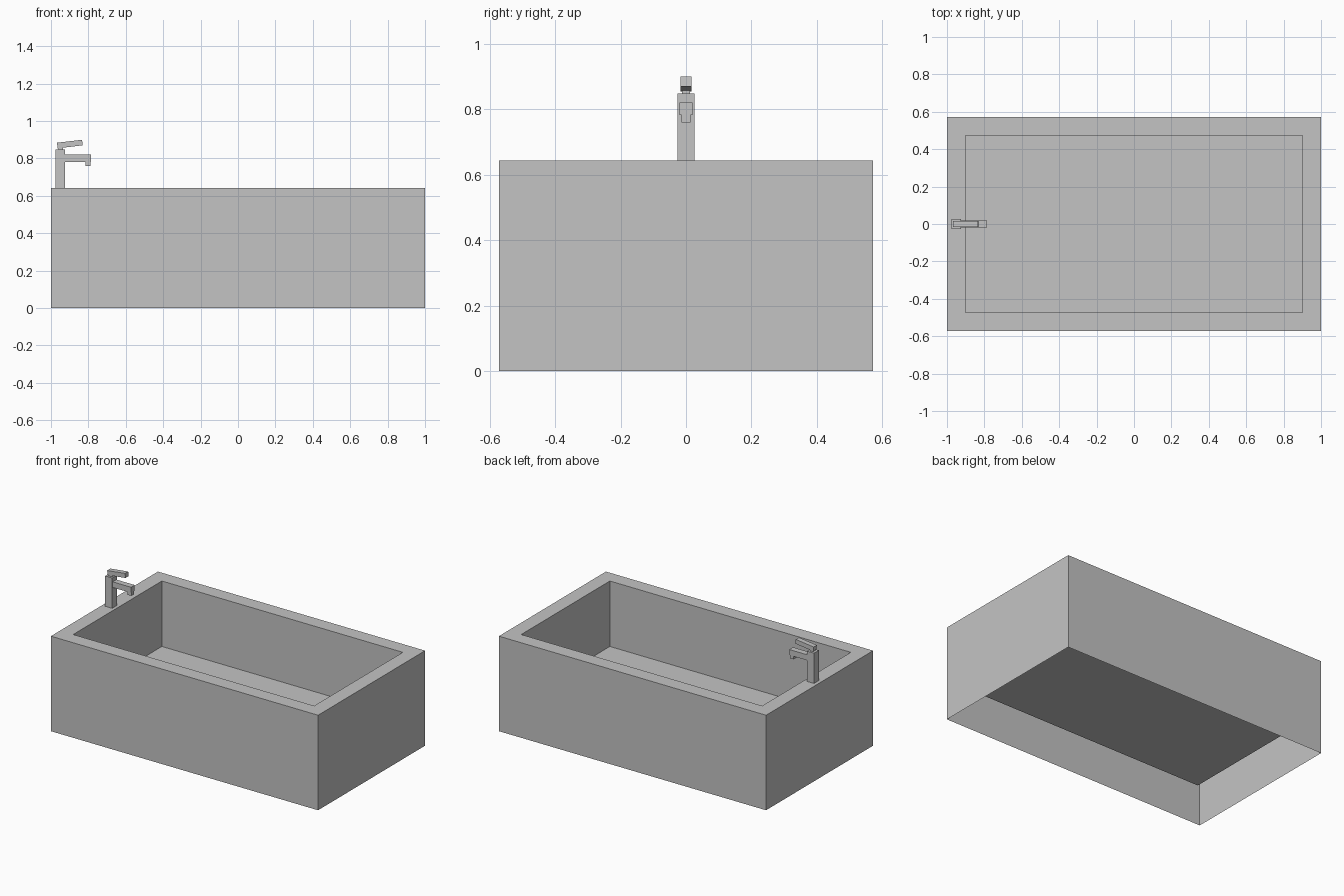
import bpy
import bmesh
from math import atan2
from mathutils import Matrix, Vector

cube = bpy.data.objects.get("Cube")
if cube:
    bpy.data.objects.remove(cube, do_unlink=True)

LENGTH, WIDTH, HEIGHT = 2.0, 1.144, 0.643
RIM, FLOOR_Z = 0.098, 0.2

grey = bpy.data.materials.new("plain grey")
grey.use_nodes = True
colour = (0.55, 0.55, 0.55, 1)
grey.diffuse_color = colour
grey.node_tree.nodes["Principled BSDF"].inputs["Base Color"].default_value = colour


def finish(name, bm):
    mesh = bpy.data.meshes.new(name)
    bm.to_mesh(mesh)
    bm.free()
    mesh.materials.append(grey)
    obj = bpy.data.objects.new(name, mesh)
    bpy.context.collection.objects.link(obj)
    return obj


def box_mesh(size, centre):
    bm = bmesh.new()
    bmesh.ops.create_cube(bm, size=1)
    bmesh.ops.scale(bm, vec=size, verts=bm.verts)
    bmesh.ops.translate(bm, vec=centre, verts=bm.verts)
    return bm


def box(name, x0, x1, half_width, z0, z1):
    return finish(name, box_mesh((x1 - x0, 2 * half_width, z1 - z0),
                                 ((x0 + x1) / 2, 0, (z0 + z1) / 2)))


# Tub: thin shell open underneath, flat rim, basin pressed down from the top
bm = box_mesh((LENGTH, WIDTH, HEIGHT), (0, 0, HEIGHT / 2))
bm.normal_update()
top = max(bm.faces, key=lambda f: f.normal.z)
bottom = min(bm.faces, key=lambda f: f.normal.z)
bmesh.ops.delete(bm, geom=[bottom], context='FACES_ONLY')
bmesh.ops.inset_region(bm, faces=[top], thickness=RIM, use_even_offset=True)
basin = bmesh.ops.extrude_face_region(bm, geom=[top])["geom"]
bmesh.ops.translate(bm, vec=(0, 0, FLOOR_Z - HEIGHT),
                    verts=[v for v in basin if isinstance(v, bmesh.types.BMVert)])
if top.is_valid:
    bmesh.ops.delete(bm, geom=[top], context='FACES_ONLY')
finish("tub", bm)

# Tap on the rim
box("tap_column", -0.976, -0.924, 0.026, HEIGHT, 0.848)
box("tap_spout", -0.924, -0.787, 0.02, 0.782, 0.82)
box("tap_nozzle", -0.816, -0.788, 0.014, 0.759, 0.782)
box("handle_neck", -0.96, -0.935, 0.012, 0.848, 0.866)

# Lever tilted upwards towards the basin
start, end = Vector((-0.966, 0, 0.869)), Vector((-0.832, 0, 0.885))
span = end - start
bm = box_mesh((span.length, 0.034, 0.03), (0, 0, 0))
bmesh.ops.transform(bm, verts=bm.verts,
                    matrix=Matrix.Translation((start + end) / 2)
                    @ Matrix.Rotation(-atan2(span.z, span.x), 4, 'Y'))
finish("tap_handle", bm)
